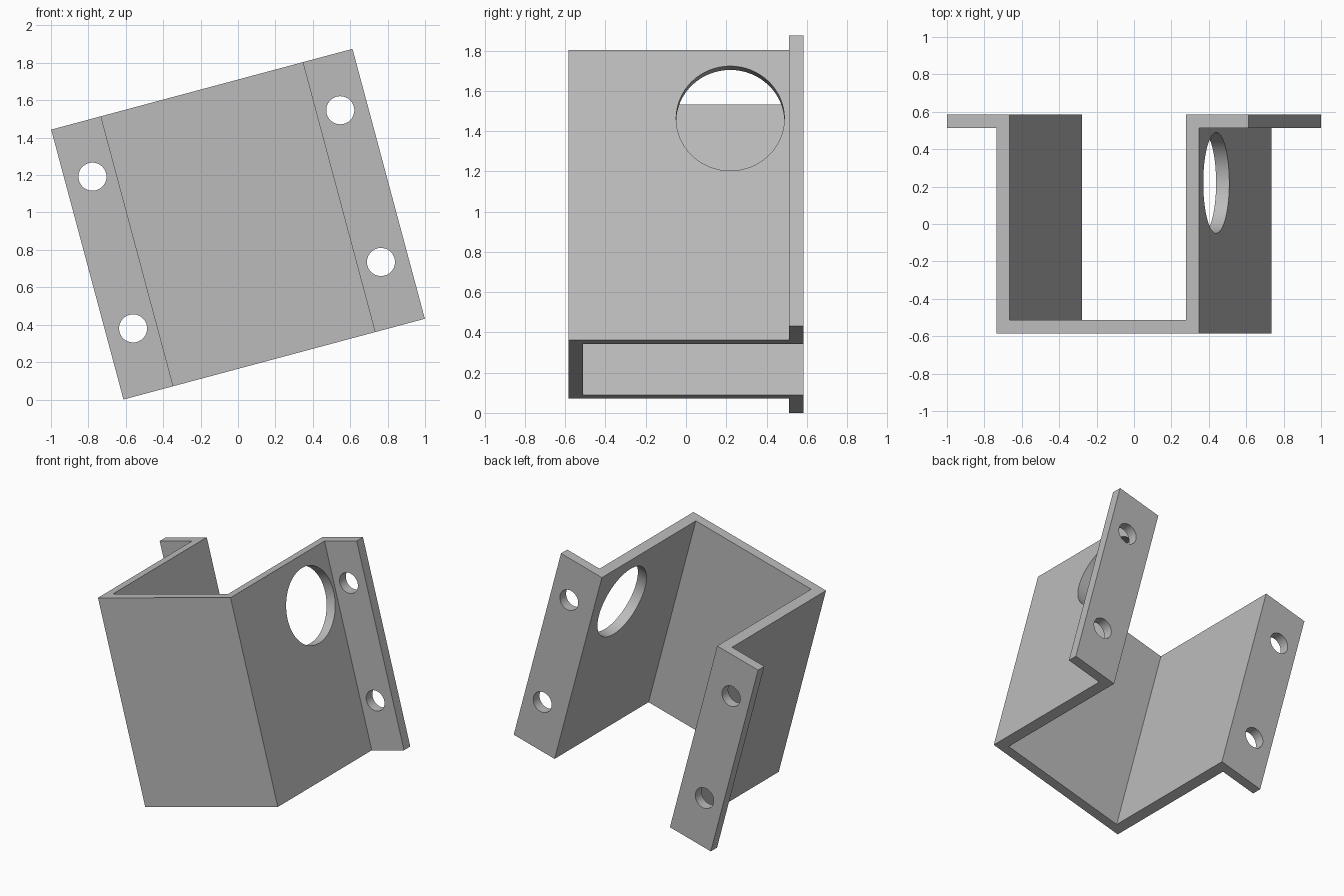
import bpy, bmesh, math
from mathutils import Matrix, Vector

cube = bpy.data.objects.get("Cube")
if cube:
    bpy.data.objects.remove(cube, do_unlink=True)

HEIGHT = 1.494       # length of the extruded channel
HALF_W = 0.834       # centre to outer flange edge
WALL = 0.561         # centre to outer wall face
THICK = 0.073
DEPTH = 0.585        # half of the depth
TILT = math.radians(15)

metal = bpy.data.materials.new("grey metal")
metal.use_nodes = True
grey = (0.5, 0.5, 0.5, 1)
metal.diffuse_color = grey
metal.node_tree.nodes["Principled BSDF"].inputs["Base Color"].default_value = grey


def make_object(name, bm):
    bmesh.ops.recalc_face_normals(bm, faces=bm.faces)
    mesh = bpy.data.meshes.new(name)
    bm.to_mesh(mesh)
    bm.free()
    mesh.materials.append(metal)
    obj = bpy.data.objects.new(name, mesh)
    bpy.context.collection.objects.link(obj)
    return obj


def cut_hole(target, centre, radius, axis):
    """Drill a round hole along the given axis."""
    bm = bmesh.new()
    turn = Vector((0, 0, 1)).rotation_difference(Vector(axis)).to_matrix().to_4x4()
    bmesh.ops.create_cone(bm, cap_ends=True, segments=64, radius1=radius, radius2=radius,
                          depth=0.3, matrix=Matrix.Translation(centre) @ turn)
    cutter = make_object("hole_cutter", bm)
    cutter.hide_render = True
    mod = target.modifiers.new("hole", 'BOOLEAN')
    mod.operation = 'DIFFERENCE'
    mod.solver = 'EXACT'
    mod.object = cutter
    bpy.context.view_layer.objects.active = target
    bpy.ops.object.modifier_apply(modifier=mod.name)
    bpy.data.objects.remove(cutter, do_unlink=True)


# Hat-section profile: right half, then its mirror image
half = [(WALL, -DEPTH), (WALL, DEPTH - THICK), (HALF_W, DEPTH - THICK),
        (HALF_W, DEPTH), (WALL - THICK, DEPTH), (WALL - THICK, THICK - DEPTH)]
profile = half + [(-x, y) for x, y in reversed(half)]

bm = bmesh.new()
face = bm.faces.new([bm.verts.new((x, y, -HEIGHT / 2)) for x, y in profile])
ext = bmesh.ops.extrude_face_region(bm, geom=[face])
bmesh.ops.translate(bm, vec=(0, 0, HEIGHT),
                    verts=[v for v in ext["geom"] if isinstance(v, bmesh.types.BMVert)])
bracket = make_object("bracket", bm)

# Four mounting holes in the flanges
for side in (-1, 1):
    for z in (-0.393, 0.447):
        cut_hole(bracket, (side * 0.686, DEPTH - THICK / 2, z), 0.075, (0, 1, 0))

# Large opening in the left wall only
cut_hole(bracket, (WALL - THICK / 2, 0.22, 0.394), 0.269, (1, 0, 0))

# Lean the whole bracket sideways and stand it on the ground
bracket.data.transform(Matrix.Rotation(-TILT, 4, 'Y'))
low = min(v.co.z for v in bracket.data.vertices)
bracket.data.transform(Matrix.Translation((0, 0, -low)))

bpy.ops.object.select_all(action='DESELECT')
bracket.select_set(True)
bpy.context.view_layer.objects.active = bracket
bpy.ops.object.shade_smooth_by_angle(angle=math.radians(30))
